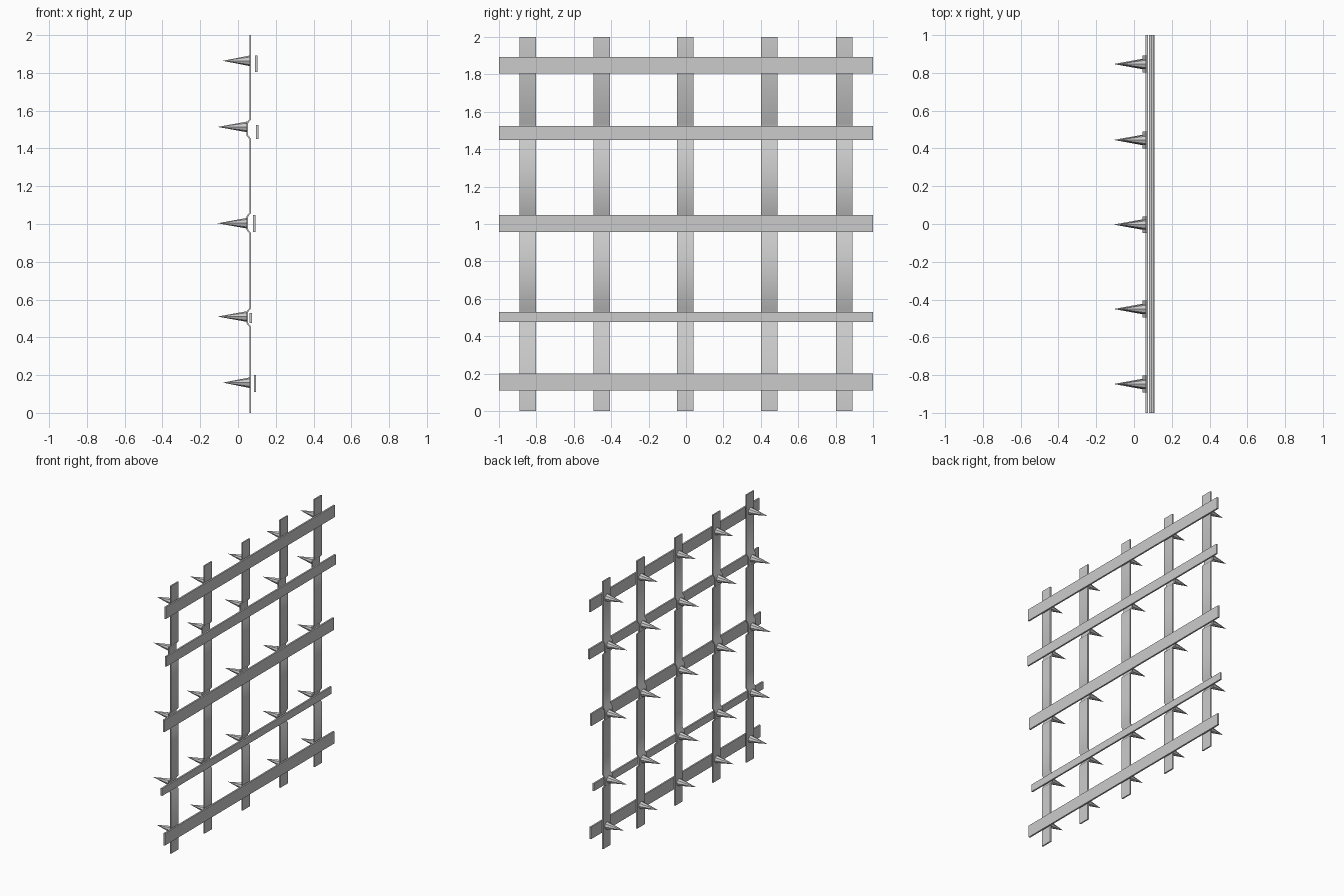
import bpy, bmesh, math
from mathutils import Matrix

if "Cube" in bpy.data.objects:
    bpy.data.objects.remove(bpy.data.objects["Cube"])

def make_object(name, bm, smooth=False):
    bmesh.ops.recalc_face_normals(bm, faces=bm.faces[:])
    me = bpy.data.meshes.new(name)
    bm.to_mesh(me)
    bm.free()
    ob = bpy.data.objects.new(name, me)
    bpy.context.collection.objects.link(ob)
    if smooth:
        bpy.ops.object.select_all(action='DESELECT')
        ob.select_set(True)
        bpy.context.view_layer.objects.active = ob
        bpy.ops.object.shade_smooth_by_angle(angle=math.radians(60))
    return ob

BAR_Y = [-0.847, -0.45, -0.003, 0.445, 0.847]
HALF_W = 0.044
THICK = 0.01

# Side profile of an upright: flat strip that kinks back at three crossings
path = [(0.060, 0.0)]
for lo, hi in ((0.455, 0.555), (0.95, 1.06), (1.45, 1.555)):
    path += [(0.060, lo), (0.044, lo + 0.02), (0.044, hi - 0.02), (0.060, hi)]
path.append((0.060, 2.0))

def upright(y):
    bm = bmesh.new()
    rings = [[bm.verts.new((x + dx, y + dy, z))
              for dx, dy in ((0, -HALF_W), (THICK, -HALF_W), (THICK, HALF_W), (0, HALF_W))]
             for x, z in path]
    for a, b in zip(rings, rings[1:]):
        for i in range(4):
            j = (i + 1) % 4
            bm.faces.new((a[i], a[j], b[j], b[i]))
    bm.faces.new(rings[0])
    bm.faces.new(rings[-1])
    make_object("upright_bar", bm, True)

def crossbar(x, z0, z1):
    bm = bmesh.new()
    m = Matrix.Translation((x, 0, (z0 + z1) / 2)) @ Matrix.Diagonal((0.012, 2.0, z1 - z0, 1))
    bmesh.ops.create_cube(bm, size=1, matrix=m)
    make_object("cross_bar", bm)

def spike(y, z, base, tip):
    bm = bmesh.new()
    m = Matrix.Translation(((base + tip) / 2, y, z)) @ Matrix.Rotation(-math.pi / 2, 4, 'Y')
    bmesh.ops.create_cone(bm, cap_ends=True, segments=8, radius1=0.028, radius2=0,
                          depth=base - tip, matrix=m)
    make_object("spike", bm)

# Uprights
for y in BAR_Y:
    upright(y)

# Cross bars at slightly different depths
for bar in ((0.090, 0.11, 0.20), (0.067, 0.475, 0.53), (0.086, 0.957, 1.048),
            (0.102, 1.45, 1.525), (0.097, 1.805, 1.893)):
    crossbar(*bar)

# Spikes at every crossing
for y in BAR_Y:
    for z, base, tip in ((0.16, 0.062, -0.08), (0.51, 0.047, -0.108), (1.004, 0.047, -0.108),
                         (1.514, 0.047, -0.108), (1.864, 0.062, -0.08)):
        spike(y, z, base, tip)
